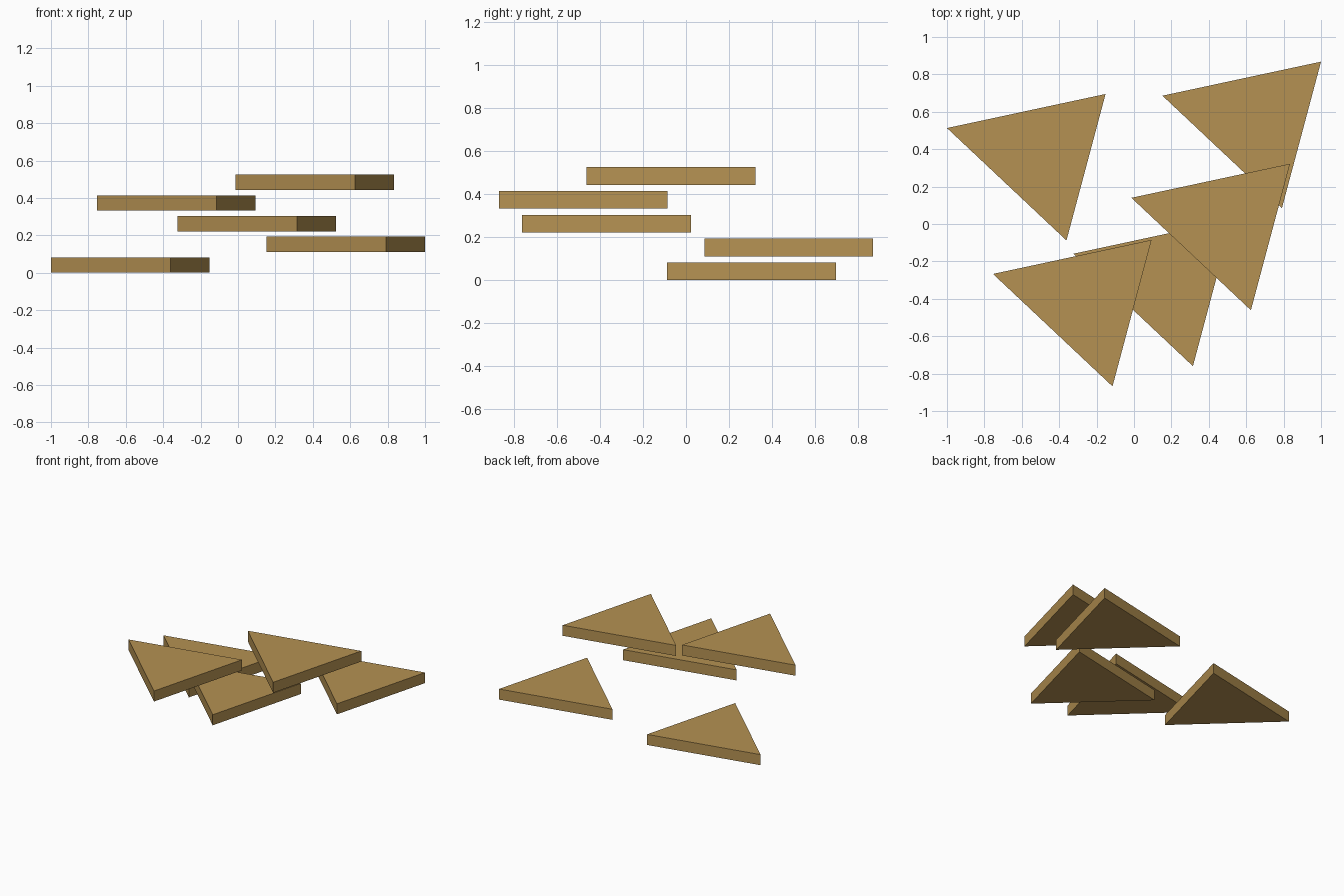
import bpy
import bmesh
from mathutils import Vector

cube = bpy.data.objects.get("Cube")
if cube:
    bpy.data.objects.remove(cube, do_unlink=True)

wood = bpy.data.materials.new("golden_brown")
wood.use_nodes = True
COLOUR = (0.46, 0.285, 0.085, 1)
wood.diffuse_color = COLOUR
wood.node_tree.nodes["Principled BSDF"].inputs["Base Color"].default_value = COLOUR

# Shared triangle outline, measured from its left corner, counter-clockwise
OUTLINE = [(0, 0), (0.639, -0.601), (0.848, 0.182)]
THICKNESS = 0.082
STEP = 0.1105


def triangle_slab(name, x, y, z):
    """Extrude the outline into a flat slab with its left corner at x, y."""
    bm = bmesh.new()
    base = bm.faces.new([bm.verts.new((px, py, 0)) for px, py in OUTLINE])
    result = bmesh.ops.extrude_face_region(bm, geom=[base], use_keep_orig=True)
    top = [v for v in result["geom"] if isinstance(v, bmesh.types.BMVert)]
    bmesh.ops.translate(bm, verts=top, vec=Vector((0, 0, THICKNESS)))
    bmesh.ops.recalc_face_normals(bm, faces=bm.faces)
    mesh = bpy.data.meshes.new(name)
    bm.to_mesh(mesh)
    bm.free()
    mesh.materials.append(wood)
    slab = bpy.data.objects.new(name, mesh)
    slab.location = (x, y, z)
    bpy.context.collection.objects.link(slab)


# Five loose slabs, each one level higher than the last
CORNERS = [(-1, 0.513), (0.152, 0.686), (-0.324, -0.159),
           (-0.754, -0.267), (-0.014, 0.14)]
for level, (x, y) in enumerate(CORNERS):
    triangle_slab(f"triangle_slab_{level + 1}", x, y, level * STEP)
